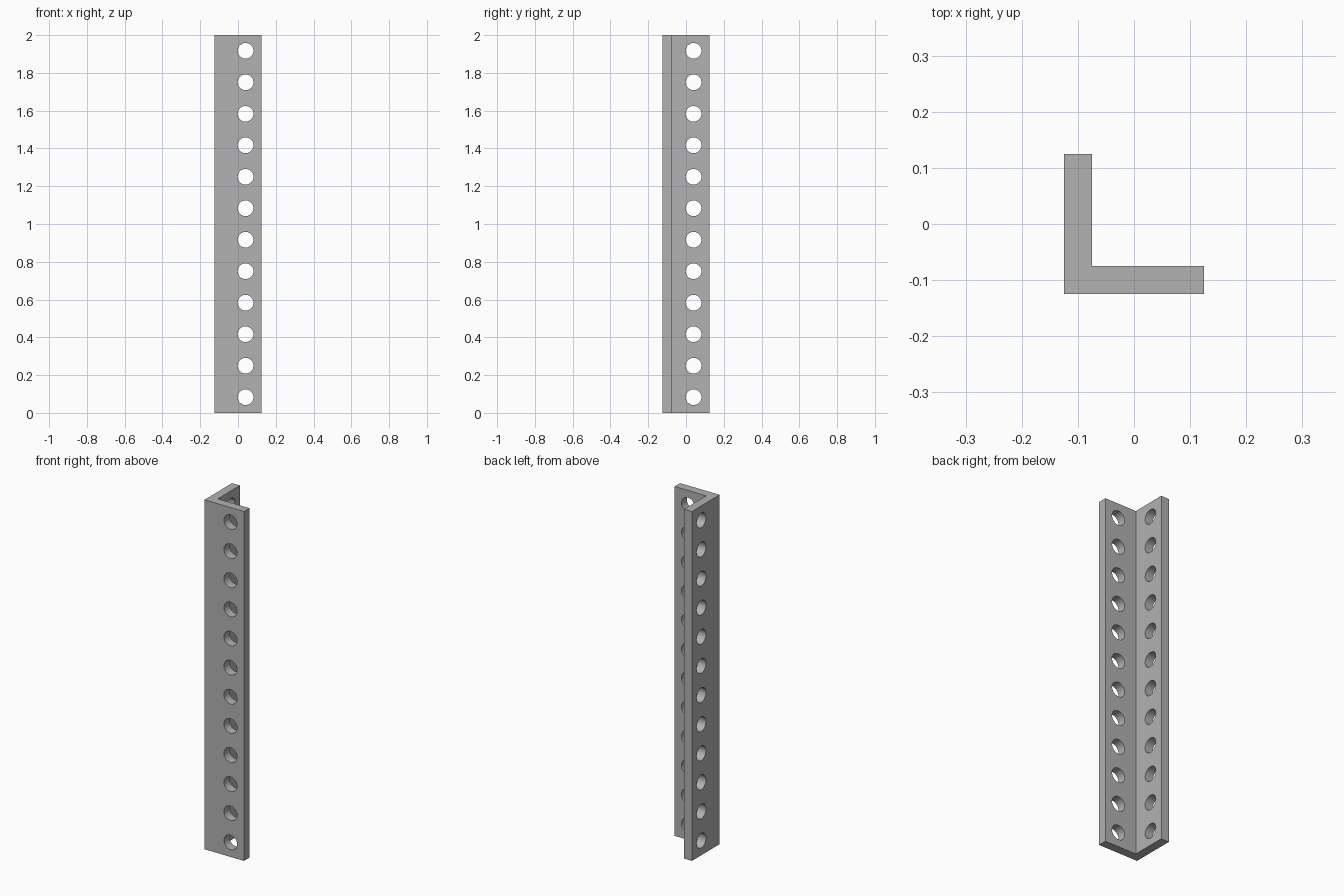
import bpy, bmesh, math
from mathutils import Matrix

cube = bpy.data.objects.get("Cube")
if cube:
    bpy.data.objects.remove(cube, do_unlink=True)

HALF, THICK, HEIGHT = 0.125, 0.05, 2.0
HOLES, HOLE_R, HOLE_POS = 12, 0.0417, 0.04

# Single grey metal
metal = bpy.data.materials.new("grey metal")
metal.use_nodes = True
GREY = (0.445, 0.445, 0.445, 1.0)
metal.diffuse_color = GREY
metal.node_tree.nodes["Principled BSDF"].inputs["Base Color"].default_value = GREY


def add_object(name, bm):
    bmesh.ops.recalc_face_normals(bm, faces=bm.faces[:])
    mesh = bpy.data.meshes.new(name)
    bm.to_mesh(mesh)
    bm.free()
    mesh.materials.append(metal)
    obj = bpy.data.objects.new(name, mesh)
    bpy.context.collection.objects.link(obj)
    return obj


# L-shaped profile extruded to full height
inner = -HALF + THICK
profile = [(-HALF, -HALF), (HALF, -HALF), (HALF, inner),
           (inner, inner), (inner, HALF), (-HALF, HALF)]
bm = bmesh.new()
base = bm.faces.new([bm.verts.new((x, y, 0)) for x, y in profile])
ext = bmesh.ops.extrude_face_region(bm, geom=[base])
top = [v for v in ext["geom"] if isinstance(v, bmesh.types.BMVert)]
bmesh.ops.translate(bm, verts=top, vec=(0, 0, HEIGHT))
angle_bar = add_object("angle_bar", bm)

# Row of drill cylinders through each flange
bm = bmesh.new()
mid = -HALF + THICK / 2
pitch = HEIGHT / HOLES
for i in range(HOLES):
    z = pitch * (i + 0.5)
    for pos, rot in (((HOLE_POS, mid, z), Matrix.Rotation(math.pi / 2, 4, 'X')),
                     ((mid, HOLE_POS, z), Matrix.Rotation(math.pi / 2, 4, 'Y'))):
        bmesh.ops.create_cone(bm, cap_ends=True, segments=32, radius1=HOLE_R,
                              radius2=HOLE_R, depth=THICK * 1.6,
                              matrix=Matrix.Translation(pos) @ rot)
drills = add_object("hole_cutter", bm)
drills.hide_render = True

# Cut the holes, then discard the cutter
cut = angle_bar.modifiers.new("holes", 'BOOLEAN')
cut.operation, cut.solver, cut.object = 'DIFFERENCE', 'EXACT', drills
bpy.ops.object.select_all(action='DESELECT')
angle_bar.select_set(True)
bpy.context.view_layer.objects.active = angle_bar
bpy.ops.object.modifier_apply(modifier=cut.name)
bpy.data.objects.remove(drills, do_unlink=True)

# Smooth hole walls, crisp edges
bpy.ops.object.shade_smooth_by_angle(angle=math.radians(30))
